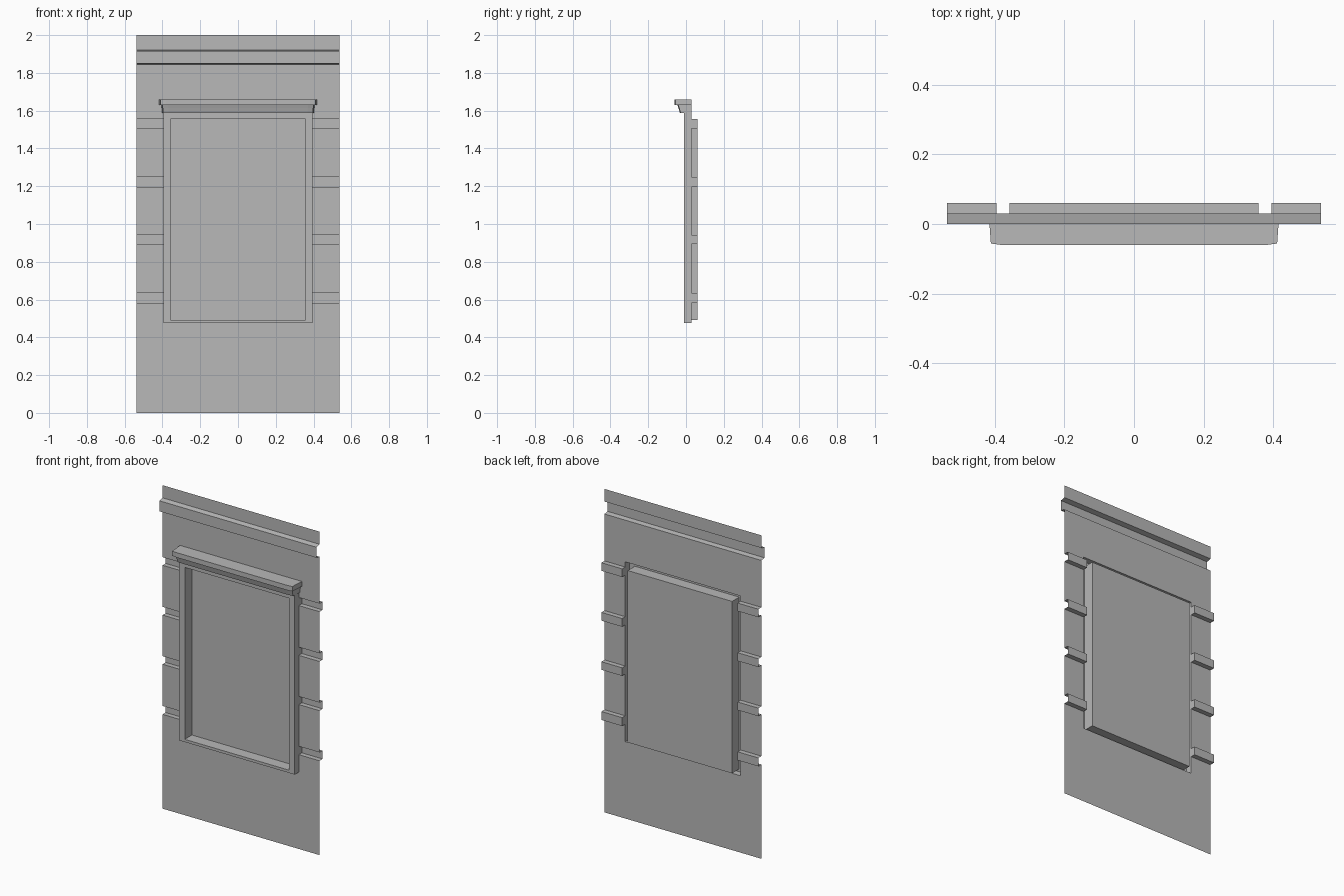
import bpy, bmesh

cube = bpy.data.objects.get("Cube")
if cube:
    bpy.data.objects.remove(cube)

grey = bpy.data.materials.new("plain grey")
grey.use_nodes = True
COLOUR = (0.48, 0.48, 0.48, 1)
grey.diffuse_color = COLOUR
grey.node_tree.nodes["Principled BSDF"].inputs["Base Color"].default_value = COLOUR

HALF_W = 0.537       # wall half width
FRAME_W = 0.395      # frame half width
PANEL_W = 0.357      # recess half width
FRAME_Z = (0.475, 1.59)
PANEL_Z = (0.492, 1.555)
WALL_Y, FRAME_Y, BACK_Y = 0.03, -0.01, 0.06


def finish(name, bm):
    bmesh.ops.remove_doubles(bm, verts=bm.verts, dist=0.0001)
    mesh = bpy.data.meshes.new(name)
    bm.to_mesh(mesh)
    bm.free()
    mesh.materials.append(grey)
    obj = bpy.data.objects.new(name, mesh)
    bpy.context.collection.objects.link(obj)
    return obj


def face(bm, points):
    return bm.faces.new([bm.verts.new(p) for p in points])


def sheet(bm, profile, x0, x1):
    """Sweep an upward (y, z) profile along x as a thin skin facing the front."""
    for (ya, za), (yb, zb) in zip(profile, profile[1:]):
        face(bm, [(x0, ya, za), (x1, ya, za), (x1, yb, zb), (x0, yb, zb)])


# Wall skin: raised moulding at the top, square grooves beside the frame
moulding = [(WALL_Y, 1.845), (0, 1.85), (0, 1.915), (WALL_Y, 1.922), (WALL_Y, 2)]
grooves = [(0.583, 0.635), (0.893, 0.943), (1.197, 1.248), (1.505, 1.555)]
side = [(WALL_Y, 0)]
for low, high in grooves:
    side += [(WALL_Y, low), (BACK_Y, low), (BACK_Y, high), (WALL_Y, high)]
side += moulding

wall = bmesh.new()
sheet(wall, side, -HALF_W, -FRAME_W)
sheet(wall, side, FRAME_W, HALF_W)
sheet(wall, [(WALL_Y, 0), (WALL_Y, FRAME_Z[0])], -FRAME_W, FRAME_W)
sheet(wall, [(WALL_Y, FRAME_Z[1])] + moulding, -FRAME_W, FRAME_W)
for low, high in grooves:          # closed inner ends of the grooves
    for s in (-1, 1):
        end = [(s * FRAME_W, WALL_Y, low), (s * FRAME_W, BACK_Y, low),
               (s * FRAME_W, BACK_Y, high), (s * FRAME_W, WALL_Y, high)]
        face(wall, end if s > 0 else end[::-1])
finish("wall", wall)


# Hollow frame and recessed panel, stepping inward ring by ring
def ring(w, y, z):
    return [(-w, y, z[0]), (w, y, z[0]), (w, y, z[1]), (-w, y, z[1])]


rings = [ring(FRAME_W, WALL_Y, FRAME_Z), ring(FRAME_W, FRAME_Y, FRAME_Z),
         ring(PANEL_W, FRAME_Y, PANEL_Z), ring(PANEL_W, BACK_Y, PANEL_Z)]
frame = bmesh.new()
for a, b in zip(rings, rings[1:]):
    for i in range(4):
        j = (i + 1) % 4
        face(frame, [a[i], a[j], b[j], b[i]])
face(frame, rings[-1])
finish("window_frame", frame)


# Ledge above the frame: slightly tapered slabs
def slab(name, half, front_low, front_high, z0, z1):
    bm = bmesh.new()

    def outline(front, z):
        return [(-half, WALL_Y, z), (-half + 0.006, front + 0.004, z),
                (-half + 0.035, front, z), (half - 0.035, front, z),
                (half - 0.006, front + 0.004, z), (half, WALL_Y, z)]
    low, high = outline(front_low, z0), outline(front_high, z1)
    face(bm, low[::-1])
    face(bm, high)
    for i in range(6):
        j = (i + 1) % 6
        face(bm, [low[i], low[j], high[j], high[i]])
    finish(name, bm)


slab("ledge_lower", 0.402, -0.032, -0.04, 1.587, 1.615)
slab("ledge_neck", 0.406, -0.04, -0.045, 1.615, 1.63)
slab("ledge_top", 0.417, -0.06, -0.06, 1.63, 1.66)
